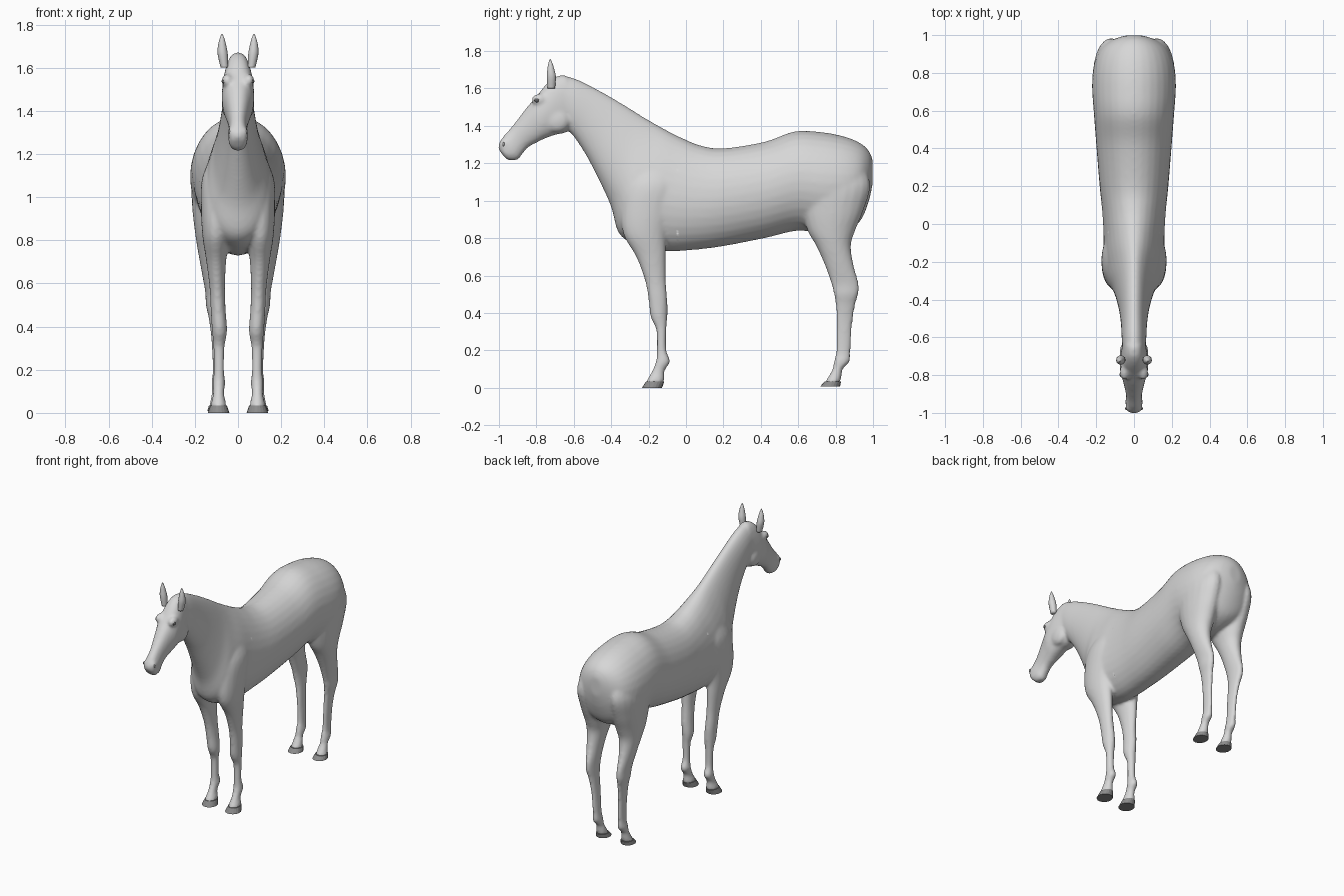
import bpy, bmesh, math
from mathutils import Vector, Matrix

if "Cube" in bpy.data.objects:
    bpy.data.objects.remove(bpy.data.objects["Cube"])


def material(name, v):
    m = bpy.data.materials.new(name)
    m.diffuse_color = (v, v, v, 1)
    m.use_nodes = True
    m.node_tree.nodes["Principled BSDF"].inputs["Base Color"].default_value = m.diffuse_color
    return m


COAT = material("coat_light_grey", 0.68)
PATCH = material("saddle_mid_grey", 0.33)
HOOF = material("hoof_grey", 0.26)
EYE = material("eye_dark_grey", 0.12)


def smooth_rows(rows, steps=5):
    """Catmull-Rom interpolation of section parameters."""
    out = []
    for i in range(len(rows) - 1):
        p0, p1 = rows[max(i - 1, 0)], rows[i]
        p2, p3 = rows[i + 1], rows[min(i + 2, len(rows) - 1)]
        for s in range(steps):
            t = s / steps
            out.append([0.5 * (2 * b + (c - a) * t + (2 * a - 5 * b + 4 * c - d) * t * t
                               + (3 * b - a - 3 * c + d) * t ** 3)
                        for a, b, c, d in zip(p0, p1, p2, p3)])
    return out + [list(rows[-1])]


def skin(bm, rings):
    vs = [[bm.verts.new(p) for p in r] for r in rings]
    n = len(vs[0])
    for a, b in zip(vs, vs[1:]):
        for i in range(n):
            bm.faces.new((a[i], a[(i + 1) % n], b[(i + 1) % n], b[i]))
    bm.faces.new(vs[0])
    bm.faces.new(vs[-1])


def trunk_loft(bm, rows, power=1.0, n=32):
    """Sections: top y, top z, bottom y, bottom z, half width, low-bias."""
    rings = []
    for yt, zt, yb, zb, w, k in smooth_rows(rows):
        ring = []
        for i in range(n):
            t = 2 * math.pi * i / n
            c, s = math.cos(t), math.sin(t)
            x = math.copysign(abs(s) ** power, s) * w * (1 - k * c)
            ring.append((x, (yt + yb) / 2 + c * (yt - yb) / 2, (zt + zb) / 2 + c * (zt - zb) / 2))
        rings.append(ring)
    skin(bm, rings)


def limb_loft(bm, rows, side, n=20):
    """Level sections: z, front y, back y, inner x, outer x."""
    rings = []
    for z, yf, yb, xi, xo in smooth_rows(rows):
        rings.append([(side * ((xi + xo) / 2 + math.cos(a) * (xo - xi) / 2),
                       (yf + yb) / 2 + math.sin(a) * (yb - yf) / 2, z)
                      for a in (2 * math.pi * i / n for i in range(n))])
    skin(bm, rings)


def ball(bm, loc, radii):
    m = Matrix.Translation(loc) @ Matrix.Diagonal((*radii, 1))
    bmesh.ops.create_uvsphere(bm, u_segments=16, v_segments=10, radius=1, matrix=m)


def make(name, bm, mat, smooth=True):
    bmesh.ops.recalc_face_normals(bm, faces=bm.faces[:])
    me = bpy.data.meshes.new(name)
    bm.to_mesh(me)
    bm.free()
    me.materials.append(mat)
    for p in me.polygons:
        p.use_smooth = smooth
    ob = bpy.data.objects.new(name, me)
    bpy.context.collection.objects.link(ob)
    return ob


# Trunk and neck
body = bmesh.new()
trunk_loft(body, [
    (.998, 1.22, .998, 1.09, .045, 0), (.975, 1.27, .975, .99, .115, 0),
    (.925, 1.312, .93, .89, .178, 0), (.84, 1.345, .85, .84, .212, 0),
    (.72, 1.367, .74, .82, .222, 0), (.58, 1.37, .60, .84, .213, 0),
    (.42, 1.315, .42, .80, .2, 0), (.2, 1.28, .2, .757, .182, 0),
    (.08, 1.295, .05, .738, .168, .05), (-.02, 1.335, -.1, .73, .16, .12),
    (-.1, 1.375, -.24, .755, .158, .22), (-.18, 1.42, -.355, .82, .14, .28),
    (-.25, 1.462, -.405, .98, .108, .22), (-.33, 1.512, -.5, 1.18, .083, .15),
    (-.45, 1.582, -.57, 1.30, .07, .1), (-.58, 1.648, -.63, 1.38, .065, .05),
    (-.67, 1.672, -.66, 1.42, .06, 0)])

# Head
trunk_loft(body, [
    (-.645, 1.672, -.615, 1.39, .06, 0), (-.70, 1.662, -.64, 1.365, .067, 0),
    (-.75, 1.62, -.70, 1.352, .074, 0), (-.80, 1.557, -.76, 1.33, .073, 0),
    (-.85, 1.50, -.80, 1.31, .06, 0), (-.90, 1.435, -.845, 1.285, .048, 0),
    (-.94, 1.385, -.875, 1.25, .042, 0), (-.978, 1.342, -.90, 1.22, .045, 0),
    (-1.0, 1.305, -.945, 1.216, .041, 0), (-1.003, 1.275, -.968, 1.23, .024, 0)], 0.8)

# Legs, as z, front, back, inner, outer
FRONT = [
    (1.18, -.27, -.06, .04, .13), (1.08, -.32, -.04, .03, .168), (.95, -.345, -.07, .03, .172),
    (.82, -.335, -.103, .04, .165), (.70, -.267, -.108, .055, .147), (.58, -.222, -.108, .06, .132),
    (.48, -.202, -.1, .057, .127), (.38, -.19, -.099, .05, .121), (.31, -.16, -.104, .061, .115),
    (.2, -.157, -.104, .064, .112), (.14, -.162, -.085, .059, .119), (.09, -.182, -.114, .064, .116),
    (.045, -.207, -.115, .055, .125), (.025, -.217, -.12, .051, .129)]
HIND = [
    (1.2, .62, .95, .04, .18), (1.08, .60, .985, .03, .215), (.95, .62, .95, .03, .212),
    (.84, .65, .905, .04, .2), (.76, .695, .882, .06, .188), (.66, .74, .896, .078, .17),
    (.56, .775, .923, .087, .152), (.50, .79, .922, .088, .149), (.44, .8, .905, .087, .136),
    (.34, .802, .89, .082, .123), (.2, .802, .881, .076, .117), (.14, .79, .876, .069, .123),
    (.10, .783, .84, .071, .121), (.05, .755, .83, .062, .13), (.03, .742, .828, .058, .133)]
for side in (-1, 1):
    limb_loft(body, FRONT, side)
    limb_loft(body, HIND, side)
    ball(body, (side * .05, -.785, 1.54), (.026, .042, .032))    # brow
    ball(body, (side * .03, -.972, 1.30), (.016, .022, .026))    # nostril rim
    ball(body, (side * .045, -.69, 1.43), (.032, .07, .065))     # cheek

# Fuse the parts into one skin
horse = make("horse_body", body, COAT)
rm = horse.modifiers.new("fuse", 'REMESH')
rm.mode = 'VOXEL'
rm.voxel_size = 0.01
sm = horse.modifiers.new("soften", 'SMOOTH')
sm.factor = 0.5
sm.iterations = 8
fused = bpy.data.meshes.new_from_object(horse.evaluated_get(bpy.context.evaluated_depsgraph_get()))
horse.modifiers.clear()
bm = bmesh.new()
bm.from_mesh(fused)
# Clean borders of the saddle area
for co, no in (((0, -.045, 0), (0, 1, 0)), ((0, .4, 0), (0, 1, 0)), ((0, 0, 1.09), (0, 0, 1))):
    bmesh.ops.bisect_plane(bm, geom=bm.verts[:] + bm.edges[:] + bm.faces[:],
                           plane_co=co, plane_no=no)


def is_patch(c):
    # saddle area with a small tab
    if -.045 < c.y < .4:
        low = 1.125 if c.y < .02 else 1.07 if c.y < .065 else 1.12 if c.y > .37 else 1.09
        return c.z > low
    # strap behind the cheek
    if c.y > -.72 and c.z > 1.39:
        return abs(c.y + .64 + .03 * max(0, (c.z - 1.5) / .16)) < .015
    # cheek mark
    return (c.y + .835) ** 2 + (c.z - 1.33) ** 2 < .015 ** 2


for f in bm.faces:
    f.smooth = True
    f.material_index = 1 if is_patch(f.calc_center_median()) else 0
bm.to_mesh(horse.data)
bm.free()
horse.data.materials.clear()
horse.data.materials.append(COAT)
horse.data.materials.append(PATCH)

# Ears, hooves, eyes and nostrils on both sides
EAR = [(1.60, -.74, -.70, .045, .08), (1.66, -.745, -.695, .047, .094),
       (1.70, -.742, -.703, .054, .093), (1.735, -.736, -.714, .063, .085),
       (1.757, -.728, -.724, .072, .076)]
HOOVES = {"front_hoof": [(.034, -.214, -.116, .051, .129), (0, -.235, -.128, .04, .14)],
          "hind_hoof": [(.034, .743, .829, .056, .135), (.008, .718, .824, .048, .142)]}
for side, tag in ((-1, "left"), (1, "right")):
    b = bmesh.new()
    limb_loft(b, EAR, side, 14)
    make("ear_" + tag, b, COAT)
    for name, rows in HOOVES.items():
        b = bmesh.new()
        limb_loft(b, rows, side)
        make(name + "_" + tag, b, HOOF, False)
    b = bmesh.new()
    ball(b, (side * .066, -.797, 1.537), (.01, .015, .012))
    make("eye_" + tag, b, EYE)
    b = bmesh.new()
    ball(b, (side * .041, -.977, 1.302), (.006, .008, .011))
    make("nostril_" + tag, b, PATCH)
